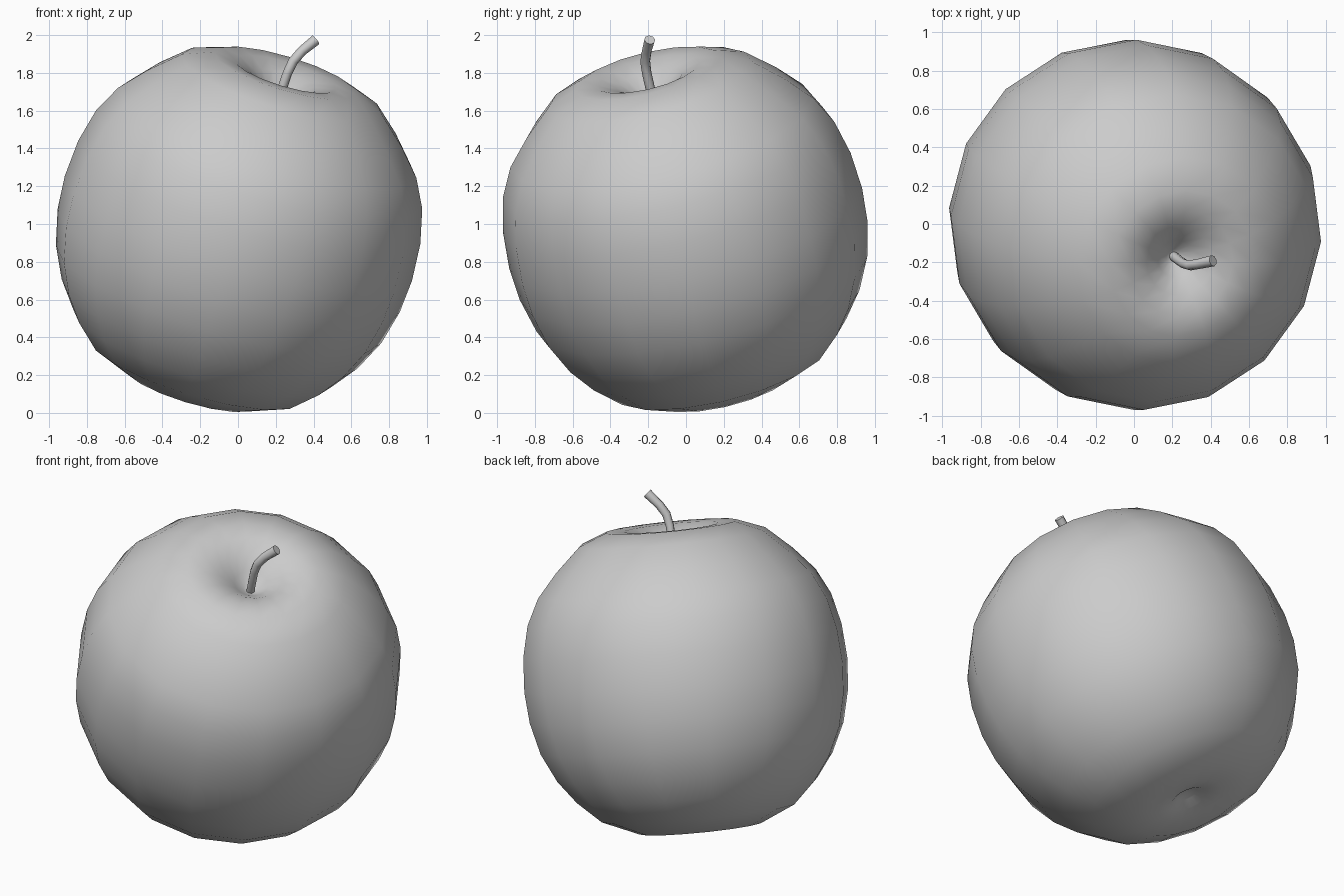
import bpy, bmesh
from math import radians, cos, sin, pi
from mathutils import Matrix, Vector, Euler

if "Cube" in bpy.data.objects:
    bpy.data.objects.remove(bpy.data.objects["Cube"])

SIDES = 16
CENTRE = Vector((0, 0, 0.97))
TILT = Euler((radians(13.3), radians(16.8), 0)).to_matrix().to_4x4()


def revolve(name, profile, bottom, top):
    """Spin (radius, height) rings around z and close both ends with a pole."""
    bm = bmesh.new()
    rings = [[bm.verts.new((r * cos(2 * pi * i / SIDES), r * sin(2 * pi * i / SIDES), h))
              for i in range(SIDES)] for r, h in profile]
    low, high = bm.verts.new((0, 0, bottom)), bm.verts.new((0, 0, top))
    for i in range(SIDES):
        j = (i + 1) % SIDES
        for a, b in zip(rings, rings[1:]):
            bm.faces.new((a[i], a[j], b[j], b[i]))
        bm.faces.new((low, rings[0][j], rings[0][i]))
        bm.faces.new((high, rings[-1][i], rings[-1][j]))
    for f in bm.faces:
        f.smooth = True
    mesh = bpy.data.meshes.new(name)
    bm.to_mesh(mesh)
    bm.free()
    obj = bpy.data.objects.new(name, mesh)
    bpy.context.collection.objects.link(obj)
    return obj


# Fruit body: slightly squared sphere with a shallow lower and a deep upper dimple
profile = [(0.06, -0.855), (0.11, -0.885), (0.20, -0.90), (0.365, -0.895),
           (0.58, -0.80), (0.715, -0.672), (0.818, -0.535), (0.90, -0.365),
           (0.946, -0.175), (0.96, 0.008), (0.946, 0.212), (0.902, 0.398),
           (0.825, 0.55), (0.705, 0.686), (0.553, 0.825), (0.39, 0.889),
           (0.28, 0.884), (0.18, 0.845), (0.10, 0.785), (0.04, 0.735)]
body = revolve("fruit_body", profile, -0.845, 0.72)
body.matrix_world = Matrix.Translation(CENTRE) @ TILT

# Stem: bent round stalk growing out of the upper dimple
path = [(0.19, -0.155, 1.60, 0.9), (0.235, -0.19, 1.72, 0.9), (0.262, -0.208, 1.80, 0.9),
        (0.292, -0.216, 1.862, 0.95), (0.338, -0.208, 1.915, 0.95), (0.412, -0.192, 1.975, 1.05)]
curve = bpy.data.curves.new("stem", 'CURVE')
curve.dimensions = '3D'
curve.bevel_depth = 0.028
curve.bevel_resolution = 2
curve.use_fill_caps = True
spline = curve.splines.new('POLY')
spline.points.add(len(path) - 1)
for point, (x, y, z, size) in zip(spline.points, path):
    point.co = (x, y, z, 1)
    point.radius = size
stem = bpy.data.objects.new("stem", curve)
bpy.context.collection.objects.link(stem)
bpy.context.view_layer.objects.active = stem
stem.select_set(True)
bpy.ops.object.convert(target='MESH')
bpy.ops.object.shade_smooth_by_angle(angle=radians(50))
